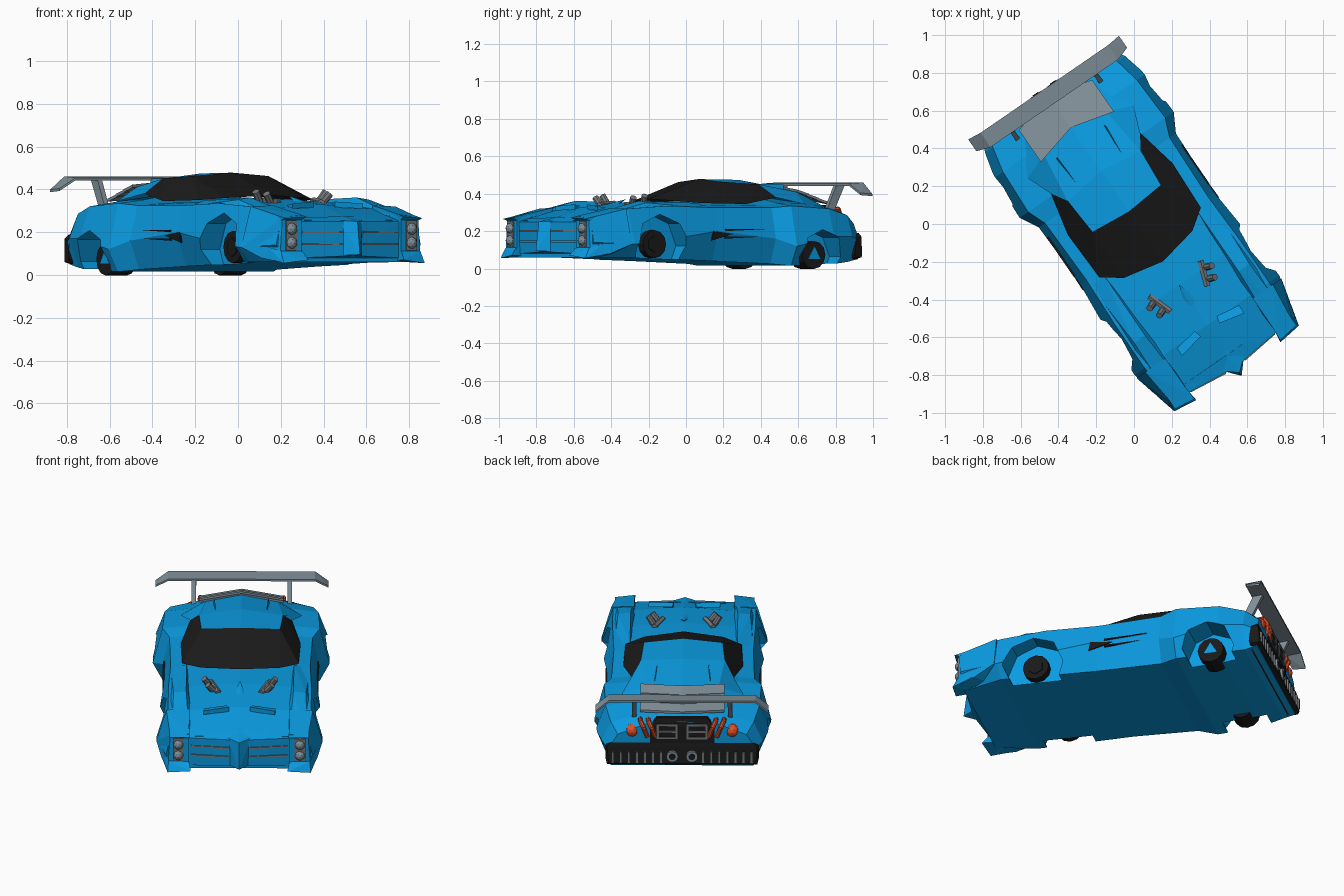
import bpy, bmesh, math
from mathutils import Matrix, Vector

if "Cube" in bpy.data.objects:
    bpy.data.objects.remove(bpy.data.objects["Cube"], do_unlink=True)


def material(name, r, g, b):
    mat = bpy.data.materials.new(name)
    mat.use_nodes = True
    mat.diffuse_color = (r, g, b, 1)
    mat.node_tree.nodes["Principled BSDF"].inputs["Base Color"].default_value = (r, g, b, 1)
    return mat


blue = material("body blue", .003, .33, .76)
black = material("trim black", .01, .01, .01)
glass = material("window black", .011, .011, .011)
silver = material("wing grey", .21, .27, .31)
steel = material("pipe grey", .18, .19, .2)
red = material("lamp red", .8, .08, .02)
parts = []


def finish(name, bm, *mats):
    mesh = bpy.data.meshes.new(name)
    bm.normal_update()
    bm.to_mesh(mesh)
    bm.free()
    for mat in mats:
        mesh.materials.append(mat)
    obj = bpy.data.objects.new(name, mesh)
    bpy.context.collection.objects.link(obj)
    parts.append(obj)
    return obj


def flip(points):
    return [(-x, y, z) for x, y, z in points]


def hull(name, points, mat):
    bm = bmesh.new()
    for p in points:
        bm.verts.new(p)
    res = bmesh.ops.convex_hull(bm, input=bm.verts[:])
    loose = {v for v in res["geom_interior"] + res["geom_unused"] if isinstance(v, bmesh.types.BMVert)}
    bmesh.ops.delete(bm, geom=list(loose), context="VERTS")
    bmesh.ops.dissolve_limit(bm, angle_limit=.01, verts=bm.verts[:], edges=bm.edges[:])
    return finish(name, bm, mat)


def pair(name, points, mat):
    hull("left_" + name, points, mat)
    hull("right_" + name, flip(points), mat)


def centred(name, points, mat):
    hull(name, points + flip(points), mat)


def box(x, y, z):
    return [(a, b, c) for a in x for b in y for c in z]


def rod(name, a, b, radius, mat, sides=8):
    a, b = Vector(a), Vector(b)
    bm = bmesh.new()
    turn = (b - a).to_track_quat("Z", "Y").to_matrix().to_4x4()
    bmesh.ops.create_cone(bm, cap_ends=True, segments=sides, radius1=radius, radius2=radius,
                          depth=(b - a).length, matrix=Matrix.Translation((a + b) / 2) @ turn)
    return finish(name, bm, mat)


def ball(name, centre, radius, mat):
    bm = bmesh.new()
    bmesh.ops.create_icosphere(bm, subdivisions=2, radius=radius, matrix=Matrix.Translation(centre))
    return finish(name, bm, mat)


# Lower body: station, then bottom, waist, shoulder and deck corners, then ridge height
stations = [
    (-.89, .33, .06, .41, .14, .38, .27, .28, .255, .26),
    (-.66, .4, .06, .465, .13, .4, .32, .27, .31, .33),
    (-.4, .39, .05, .455, .16, .4, .335, .28, .335, .355),
    (-.1, .38, .04, .43, .2, .39, .325, .32, .34, .36),
    (.27, .39, .025, .44, .16, .4, .325, .31, .335, .37),
    (.37, .44, .015, .495, .12, .44, .335, .3, .35, .4),
    (.62, .43, .02, .485, .17, .43, .32, .26, .345, .365),
    (.76, .4, .035, .45, .17, .4, .285, .23, .325, .34),
    (.83, .4, .05, .415, .15, .36, .24, .2, .305, .32),
]
bm = bmesh.new()
rings = []
for y, *s in stations:
    half = [(s[i], y, s[i + 1]) for i in range(0, 8, 2)]
    ring = half + [(0, y, s[8])] + flip(half)[::-1]
    rings.append([bm.verts.new(p) for p in ring])
for a, b in zip(rings, rings[1:]):
    for i in range(len(a)):
        j = (i + 1) % len(a)
        bm.faces.new((a[i], a[j], b[j], b[i]))
bm.faces.new(rings[0])
bm.faces.new(rings[-1])
bmesh.ops.recalc_face_normals(bm, faces=bm.faces[:])
body = finish("body", bm, blue)

# Wheel wells cut from the body, and the wheels set inside them
for y, z, well, end, outer in ((-.465, .13, .17, "front", .365), (.555, .073, .145, "rear", .385)):
    for side, label in ((1, "left"), (-1, "right")):
        cutter = rod("well_cutter", (side * .32, y, z - .01), (side * .6, y, z - .01), well, blue)
        cutter.hide_render = True
        cut = body.modifiers.new("well", "BOOLEAN")
        cut.operation, cut.solver, cut.object = "DIFFERENCE", "EXACT", cutter
        bpy.context.view_layer.objects.active = body
        bpy.ops.object.modifier_apply(modifier=cut.name)
        parts.remove(cutter)
        bpy.data.objects.remove(cutter, do_unlink=True)
        name = f"{label}_{end}_"
        rod(name + "wheel", (side * .26, y, z), (side * outer, y, z), .075, black, 12)
        hub, sides = (blue, 3) if end == "rear" else (black, 6)
        rod(name + "hub", (side * outer, y, z), (side * (outer + .006), y, z), .045, hub, sides)

# Cabin shell with glass faces
shell = [(0, -.25, .372), (.22, -.205, .36), (.325, -.13, .35), (.335, .15, .345), (.285, .38, .38),
         (0, .07, .478), (.22, .09, .462), (.235, .3, .45), (0, .33, .474), (.2, .57, .41),
         (0, .62, .428), (.34, .52, .345), (0, .76, .335), (.22, .76, .32)]
panes = [(0, 1, 6, 5), (1, 2, 6), (2, 3, 7, 6), (3, 4, 7)]
panels = [(5, 6, 7, 8), (8, 7, 9, 10), (7, 4, 11, 9), (10, 9, 13, 12), (9, 11, 13)]
bm = bmesh.new()
for side in (shell, flip(shell)):
    verts = [bm.verts.new(p) for p in side]
    for index, group in enumerate((panels, panes)):
        for ids in group:
            order = ids if side is shell else ids[::-1]
            bm.faces.new([verts[i] for i in order]).material_index = index
bmesh.ops.remove_doubles(bm, verts=bm.verts[:], dist=.001)
finish("cabin", bm, blue, glass)
pair("roof_strake", [(.13, .22, .455), (.16, .52, .4), (.15, .52, .45), (.165, .5, .4), (.14, .24, .455)], blue)

# Front fenders with raised crests, a visor over the lamps and a low lip
pair("front_fender", [(.28, -.915, .07), (.4, -.905, .06), (.435, -.8, .08), (.28, -.915, .28),
                      (.385, -.905, .27), (.28, -.68, .325), (.41, -.68, .32), (.465, -.68, .13),
                      (.3, -.7, .07)], blue)
pair("lamp_visor", [(.275, -.945, .272), (.39, -.93, .265), (.28, -.91, .255), (.39, -.9, .255),
                    (.28, -.86, .29), (.39, -.86, .28)], blue)
pair("fender_lip", [(.27, -.955, .07), (.4, -.938, .055), (.28, -.92, .11), (.395, -.91, .11),
                    (.43, -.82, .08), (.29, -.8, .065), (.42, -.84, .13)], blue)
pair("fender_crest", [(.28, -.89, .27), (.38, -.88, .27), (.3, -.52, .362), (.37, -.52, .352),
                      (.3, -.14, .35), (.39, -.14, .32), (.4, -.6, .3), (.27, -.6, .3)], blue)
centred("front_bumper", [(0, -.93, .09), (.28, -.895, .08), (.28, -.9, .25), (0, -.93, .25),
                         (.28, -.85, .265), (0, -.85, .275), (.28, -.8, .07)], blue)
centred("nose_keel", [(0, -.985, .095), (0, -.965, .25), (.07, -.905, .255), (.07, -.9, .09),
                      (0, -.4, .37), (.035, -.5, .335), (.06, -.8, .275)], blue)
pair("hood_scoop", [(.06, -.69, .315), (.2, -.72, .31), (.06, -.69, .343), (.2, -.72, .333),
                    (.07, -.65, .335), (.2, -.67, .325)], blue)

# Grille bars and stacked headlamps
for z in (.145, .2):
    pair("grille_bar", [(x, y + d, z + h) for x, y in ((.06, -.925), (.27, -.9))
                        for d in (-.005, .01) for h in (-.005, .005)], steel)
pair("lamp_housing", box((.31, .37), (-.918, -.91), (.115, .255)), steel)
for side in (1, -1):
    for z in (.15, .215):
        ball("headlamp", (side * .34, -.912, z), .029, silver)

    # Hood exhaust stacks
    for k in range(2):
        y = -.46 + k * .06
        x = .14 + k * .02
        rod("hood_stack", (side * x, y, .33), (side * (x + .04), y - .015, .38 + .01 * k), .018, steel)
    rod("stack_manifold", (side * .12, -.49, .336), (side * .165, -.36, .345), .018, steel, 6)

# Door intake slots
pair("door_intake", [(.434, -.14, .15), (.437, -.13, .2), (.433, .0, .185), (.427, -.14, .15),
                     (.427, .0, .185), (.427, -.13, .2)], black)
for z in (.165, .205):
    pair("door_slot", [(x, y, z + h) for x in (.424, .436) for y, h in ((-.05, -.005), (-.05, .005), (.2, .005))],
         black)

# Rear deck louvres, stepped over the back of the roof
for k in range(3):
    y, z = .55 + k * .065, .436 - k * .022
    for side in (1, -1):
        hull("louvre", [(side * x, y + b + d, z - e + h + t)
                        for x, b, e in ((0, .06, .002), (.235, 0, .018))
                        for d, h in ((0, .004), (.075, -.018)) for t in (0, -.014)], silver)

# Rear bumper, fins, exhausts and tail panel
centred("rear_bumper", box((0, .42), (.8, .84), (.06, .17)) +
        [(.41, .85, .07), (.4, .835, .19), (.43, .79, .08), (.43, .8, .16), (.38, .79, .04)], black)
for k in range(7):
    x = .11 + k * .045
    pair("bumper_fin", box((x, x + .016), (.835, .857), (.075, .14)), steel)
centred("tail_panel", box((0, .18), (.8, .835), (.19, .29)) +
        [(.14, .8, .34), (.14, .825, .34)], black)
for z in (.215, .255, .295):
    pair("tail_frame", box((.025, .14), (.827, .841), (z, z + .01)), steel)
for x in (.025, .13):
    pair("tail_post", box((x, x + .012), (.827, .841), (.215, .305)), steel)
for side in (1, -1):
    rod("exhaust", (side * .055, .82, .115), (side * .055, .86, .115), .033, silver, 12)
    rod("exhaust_bore", (side * .055, .855, .115), (side * .055, .864, .115), .018, black, 12)
    ball("tail_lamp", (side * .28, .808, .255), .038, red)
    for x in (.17, .215):
        path = [(x + .02, .785, .315), (x + .018, .82, .318), (x, .842, .285), (x - .02, .828, .225)]
        for a, b in zip(path, path[1:]):
            rod("red_hose", (side * a[0], *a[1:]), (side * b[0], *b[1:]), .013, red)

# Rear wing with drooped tips on two struts
centred("wing_blade", [(x, y, z + h) for x in (0, .41) for y, z in ((.765, .45), (.858, .456))
                       for h in (-.008, .004)], silver)
pair("wing_tip", [(x, y, z + h) for x, y, z in ((.41, .765, .45), (.41, .858, .456), (.484, .79, .4),
                                                (.484, .866, .395)) for h in (-.008, .004)], silver)
pair("wing_strut", [(x, y, z) for x in (.255, .28) for y, z in ((.7, .29), (.75, .29), (.775, .45), (.83, .45))], silver)

# Turn the whole car on its stand
place = Matrix.Rotation(math.radians(34.5), 4, "Z") @ Matrix.Translation((.0145, 0, 0))
for obj in parts:
    obj.data.transform(place)
